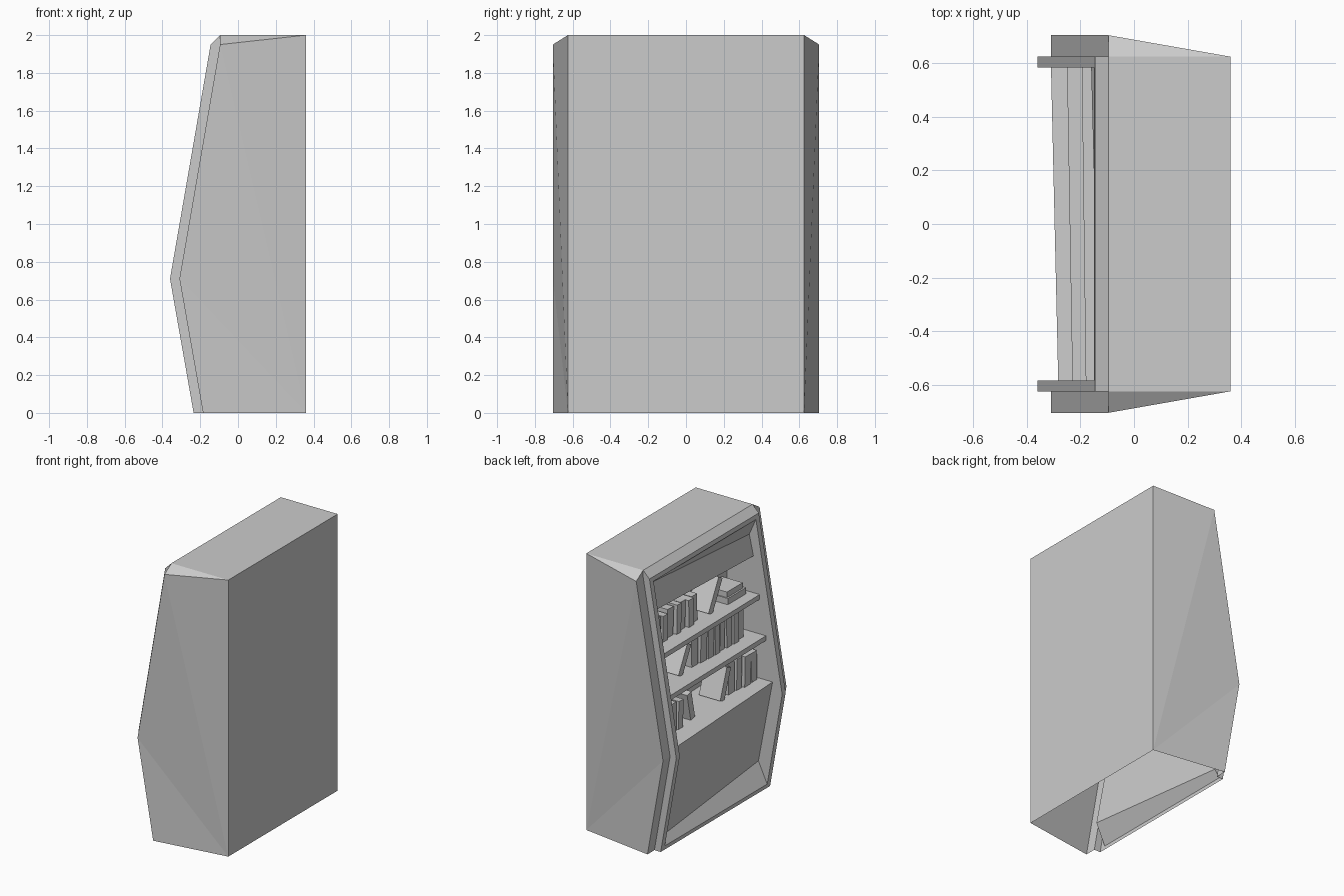
import bpy, bmesh, random
from math import radians
from mathutils import Matrix, Vector

if "Cube" in bpy.data.objects:
    bpy.data.objects.remove(bpy.data.objects["Cube"])

random.seed(4)

def make(name, polys):
    bm = bmesh.new()
    for p in polys:
        bm.faces.new([bm.verts.new(v) for v in p])
    bmesh.ops.remove_doubles(bm, verts=bm.verts, dist=0.0005)
    bmesh.ops.recalc_face_normals(bm, faces=bm.faces)
    me = bpy.data.meshes.new(name)
    bm.to_mesh(me)
    bm.free()
    ob = bpy.data.objects.new(name, me)
    bpy.context.collection.objects.link(ob)
    return ob

def at(profile, y):
    return [(x, y, z) for x, z in profile]

def bridge(a, b, closed=False):
    n = len(a)
    return [[a[i], a[(i + 1) % n], b[(i + 1) % n], b[i]] for i in range(n if closed else n - 1)]

# Dimensions
WIDE, FRAME, INNER = 0.705, 0.625, 0.585
BACK, CAVITY = 0.36, 0.08
side = [(-0.185, 0), (-0.31, 0.71), (-0.095, 1.95)]
frame = [(-0.235, 0), (-0.36, 0.71), (-0.145, 1.95)]
bar_low, bar_top = (-0.24, 0.03), (-0.15, 1.92)
opening = [frame[0], bar_low, frame[1], bar_top, frame[2]]

# Cavity profiles at each end; the inset is deeper at the -y end
cavity = {
    1: [bar_low, (-0.20, 0.08), (-0.31, 0.75), (CAVITY, 0.75), (CAVITY, 1.71),
        (-0.16, 1.71), (-0.125, 1.90), bar_top],
    -1: [bar_low, (-0.17, 0.18), (-0.283, 0.78), (CAVITY, 0.78), (CAVITY, 1.65),
         (-0.13, 1.65), (-0.097, 1.80), bar_top],
}

# Cabinet shell with open bottom
polys = []
for s in (1, -1):
    o, m = at(side, s * WIDE), at(side, s * FRAME)
    f, i = at(frame, s * FRAME), at(opening, s * INNER)
    b0, b1 = (BACK, s * FRAME, 0), (BACK, s * FRAME, 2)
    t = (-0.095, s * FRAME, 2)
    polys += [[o[0], o[1], b0], [o[1], o[2], b0], [o[2], b1, b0], [o[2], t, b1]]
    polys += bridge(o, m) + bridge(m, f)
    polys += [[o[2], m[2], t], [f[2], m[2], t]]
    polys += [[f[0], f[1], i[2], i[1], i[0]], [f[1], f[2], i[4], i[3], i[2]]]
    # inner side wall
    polys.append(at(cavity[s], s * INNER) + [i[2]])

def across(p, q, w=FRAME):
    return [(p[0], w, p[1]), (p[0], -w, p[1]), (q[0], -w, q[1]), (q[0], w, q[1])]

polys.append(across((BACK, 0), (BACK, 2)))
polys.append(across((-0.095, 2), (BACK, 2)))
a, b, c = (-0.145, 1.95), (-0.095, 2), INNER
polys.append([(a[0], FRAME, a[1]), (a[0], c, a[1]), (a[0], -c, a[1]),
              (a[0], -FRAME, a[1]), (b[0], -FRAME, b[1]), (b[0], FRAME, b[1])])
polys.append(across(frame[0], bar_low, INNER))
polys.append(across(bar_top, frame[2], INNER))
# plinth panel, bottom shelf, back wall and header
polys += bridge(at(cavity[1], INNER), at(cavity[-1], -INNER))
make("cabinet", polys)

# Upper shelves, front edges slightly askew
def shelf(name, xl, xr, z, th=0.035):
    l = at([(xl, z - th), (CAVITY, z - th), (CAVITY, z), (xl, z)], INNER)
    r = at([(xr, z - th), (CAVITY, z - th), (CAVITY, z), (xr, z)], -INNER)
    make(name, bridge(l, r, True) + [l, r])

shelf("middle_shelf", -0.25, -0.23, 1.10)
shelf("upper_shelf", -0.195, -0.18, 1.385)

# Books
def book(x, y, z, w, h, lean=0, d=0.17):
    l, r = [at([(0, 0), (d, 0), (d, h), (0, h)], k * w / 2) for k in (1, -1)]
    ob = make("book", bridge(l, r, True) + [l, r])
    ob.data.transform(Matrix.Translation(Vector((x, y, z))) @ Matrix.Rotation(radians(lean), 4, 'X'))

def row(x, y0, y1, z, h):
    y = y0
    while y - 0.07 > y1:
        w = random.uniform(0.055, 0.08)
        book(x + random.uniform(-0.01, 0.02), y - w / 2, z,
             w - 0.006, h * random.uniform(0.88, 1), random.uniform(-2, 3))
        y -= w + 0.008

row(-0.17, 0.56, 0.22, 0.76, 0.22)
book(-0.16, 0.15, 0.765, 0.05, 0.20, -12)
book(-0.17, -0.17, 0.77, 0.05, 0.23, 20)
row(-0.17, -0.26, -0.57, 0.775, 0.23)
book(-0.13, 0.25, 1.10, 0.05, 0.22, 28)
row(-0.13, 0.10, -0.53, 1.10, 0.23)
row(-0.09, 0.56, -0.10, 1.385, 0.21)
book(-0.09, -0.15, 1.385, 0.05, 0.25, 28)
book(-0.10, -0.44, 1.385, 0.21, 0.045)
book(-0.09, -0.43, 1.432, 0.18, 0.04)
